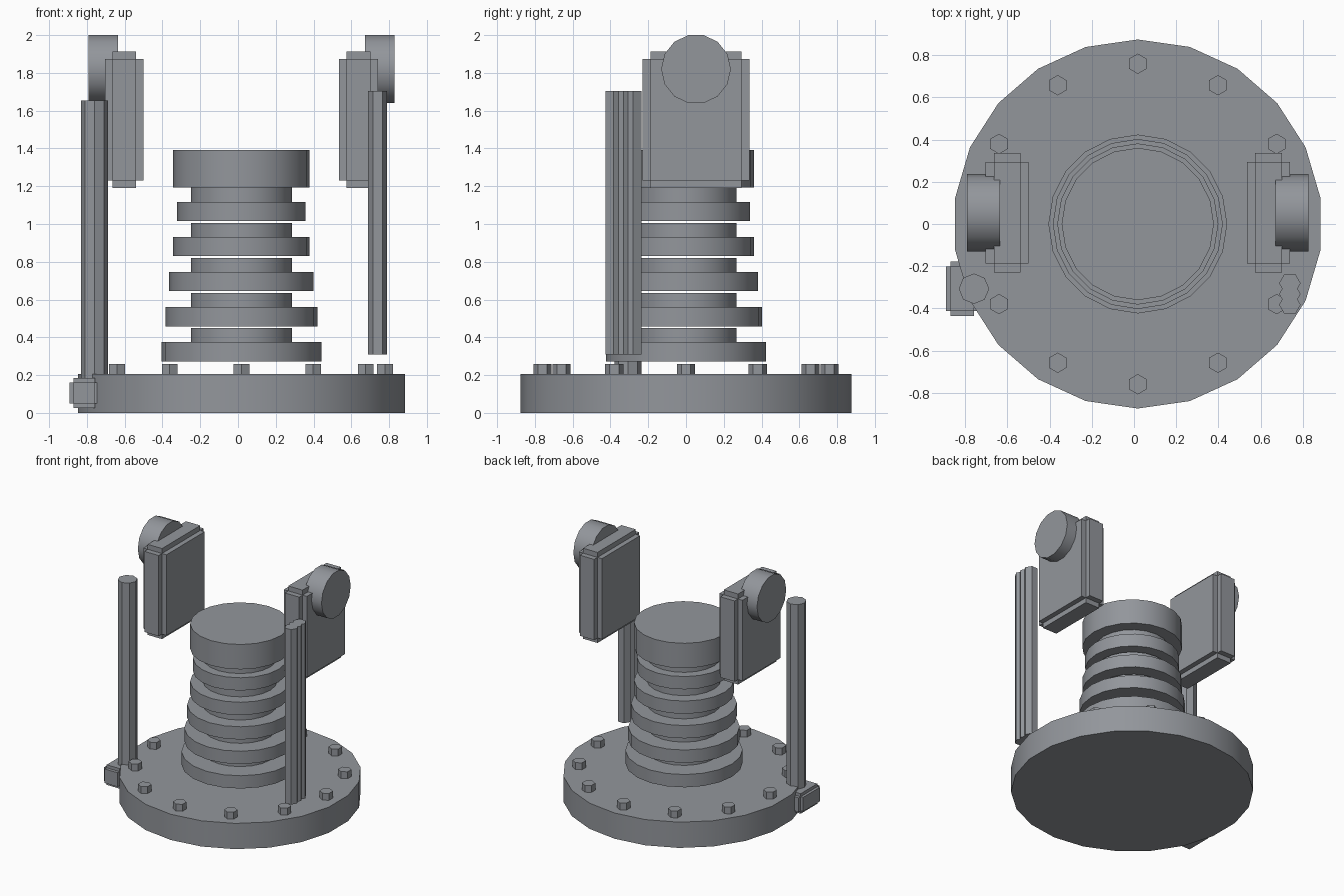
import bpy
from math import radians, pi, cos, sin

if "Cube" in bpy.data.objects:
    bpy.data.objects.remove(bpy.data.objects["Cube"])

CX = 0.018  # shared axis of the base, column and mirrored arms

# Dark grey metal shared by all parts
METAL = bpy.data.materials.new("dark_grey_metal")
METAL.diffuse_color = (0.29, 0.305, 0.33, 1)
METAL.use_nodes = True
METAL.node_tree.nodes["Principled BSDF"].inputs["Base Color"].default_value = METAL.diffuse_color


def cyl(name, x, y, z0, z1, r, n, rot=0.0):
    """Upright prism from z0 to z1."""
    bpy.ops.mesh.primitive_cylinder_add(vertices=n, radius=r, depth=z1 - z0,
                                        location=(x, y, (z0 + z1) / 2),
                                        rotation=(0, 0, rot))
    ob = bpy.context.object
    ob.name = name
    ob.data.materials.append(METAL)
    bpy.ops.object.shade_smooth_by_angle(angle=radians(30))
    return ob


def box(size, loc):
    bpy.ops.mesh.primitive_cube_add(size=1, location=loc)
    ob = bpy.context.object
    ob.scale = size
    ob.data.materials.append(METAL)
    bpy.ops.object.transform_apply(location=False, rotation=False, scale=True)
    return ob


def join(name, parts):
    bpy.ops.object.select_all(action='DESELECT')
    for p in parts:
        p.select_set(True)
    bpy.context.view_layer.objects.active = parts[0]
    bpy.ops.object.join()
    parts[0].name = name
    return parts[0]


def stepped_box(name, loc, big, small):
    """Block with stepped edges: one slab pushed out along each axis."""
    parts = []
    for axis in range(3):
        size = list(small)
        size[axis] = big[axis]
        parts.append(box(size, loc))
    return join(name, parts)


# Base plate
cyl("base_plate", CX, 0, 0, 0.205, 0.875, 22)

# Ring of hexagonal bolts
for i in range(12):
    a = i * pi / 6
    cyl(f"bolt_{i + 1}", CX + 0.76 * cos(a), 0.76 * sin(a), 0.2, 0.26, 0.048, 6)

# Ribbed central column: tapering discs separated by necks, with a cap
for i in range(5):
    z = 0.273 + i * 0.1855
    cyl(f"column_disc_{i + 1}", CX, 0, z, z + 0.102, 0.424 - i * 0.021, 20)
    cyl(f"column_neck_{i + 1}", CX, 0, z + 0.102, z + 0.177, 0.268, 20)
cyl("column_cap", CX, 0, 1.194, 1.392, 0.361, 20)

# Mirrored side panels with round hubs
for side, s in (("left", -1), ("right", 1)):
    stepped_box(f"{side}_panel", (CX + s * 0.62, 0.053, 1.551),
                (0.204, 0.567, 0.722), (0.126, 0.482, 0.643))
    hub = cyl(f"{side}_hub", CX + s * 0.732, 0.053, 1.742, 1.898, 0.1845, 14)
    hub.rotation_euler = (0, pi / 2, 0)

# Left post and its clamp block on the base rim
cyl("left_post", -0.759, -0.307, 0.185, 1.655, 0.072, 8)
stepped_box("post_clamp", (-0.814, -0.307, 0.105),
            (0.155, 0.26, 0.16), (0.112, 0.21, 0.112))

# Right post: bundle of three hexagonal rods
rods = [cyl("rod", 0.739, -0.332 + k * 0.051, 0.31, 1.705, 0.051, 6, pi / 6)
        for k in (-1, 0, 1)]
join("right_rod_bundle", rods)
